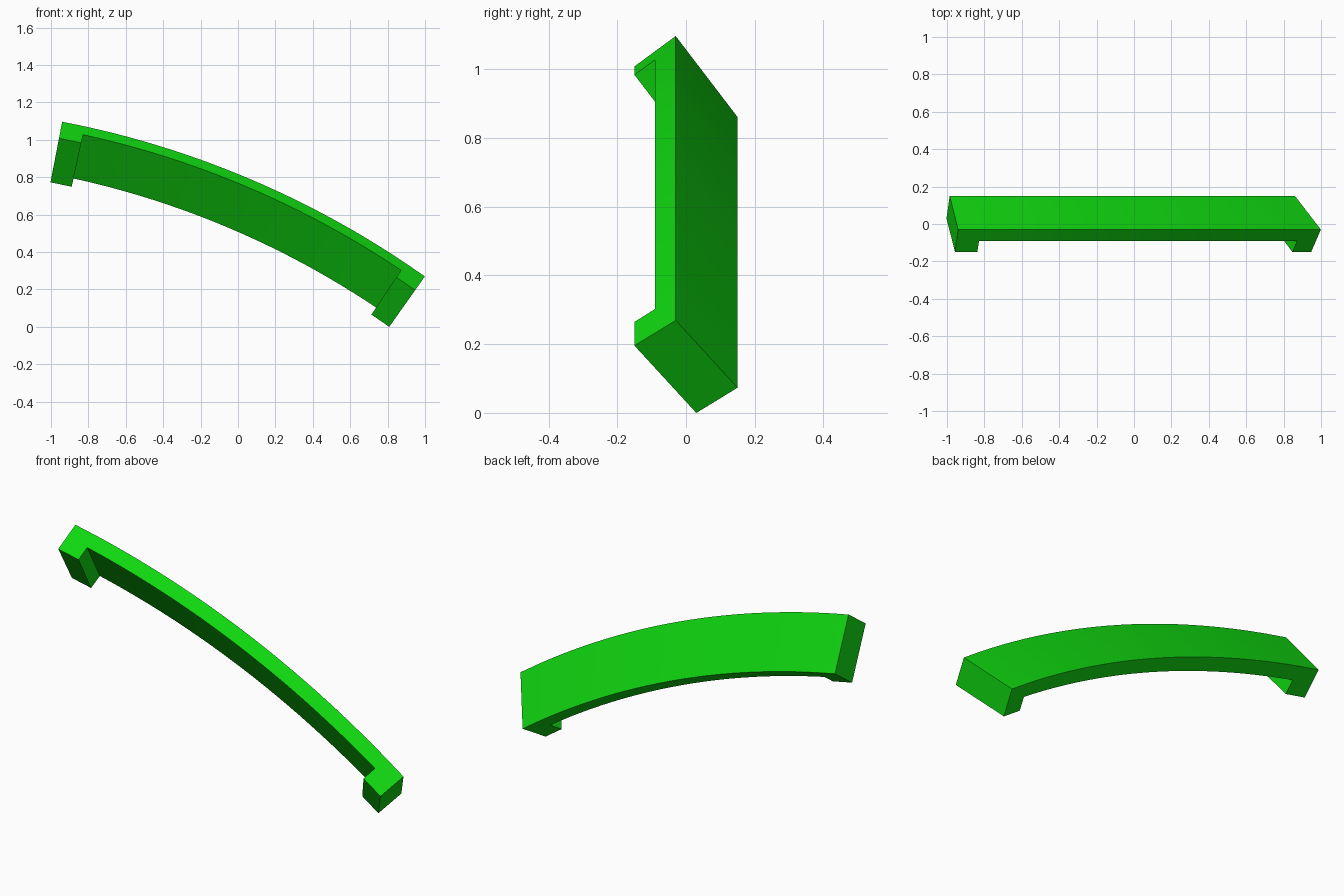
import bpy, bmesh, math
from mathutils import Vector

cube = bpy.data.objects.get("Cube")
if cube:
    bpy.data.objects.remove(cube, do_unlink=True)

# Arc the handle follows, in the xz plane; angles measured from vertical
CX, CZ, R = -1.888, -3.813, 4.67
START, END = math.radians(10.93), math.radians(35.27)
FOOT = math.radians(1.42)
STEPS = 24

# Tilted rectangular section as (y, radial offset): front top, back top, back bottom, front bottom
SECTION = [(-0.09, 0.285), (-0.03, 0.33), (0.15, 0.09), (0.09, 0.045)]
FOOT_OFFSET = (-0.06, -0.045)


def place(angle, y, r):
    return Vector((CX + (R + r) * math.sin(angle), y, CZ + (R + r) * math.cos(angle)))


green = bpy.data.materials.new("bright green")
green.use_nodes = True
colour = (0.005, 0.68, 0.005, 1)
green.diffuse_color = colour
green.node_tree.nodes["Principled BSDF"].inputs["Base Color"].default_value = colour

# Stations: one for each foot edge, evenly spaced along the span between
a, b = START + FOOT, END - FOOT
angles = [START] + [a + (b - a) * i / STEPS for i in range(STEPS + 1)] + [END]

# Curved bar
bm = bmesh.new()
rings = [[bm.verts.new(place(t, y, r)) for y, r in SECTION] for t in angles]
front = []
for p, q in zip(rings, rings[1:]):
    for i in range(4):
        j = (i + 1) % 4
        face = bm.faces.new((p[i], p[j], q[j], q[i]))
        if i == 3:
            front.append(face)
bm.faces.new(rings[0])
bm.faces.new(rings[-1][::-1])
bmesh.ops.recalc_face_normals(bm, faces=bm.faces)

# Mounting feet pulled out of the front face at both ends
for face in (front[0], front[-1]):
    new = bmesh.ops.extrude_face_region(bm, geom=[face])["geom"]
    for v in (g for g in new if isinstance(g, bmesh.types.BMVert)):
        t = math.atan2(v.co.x - CX, v.co.z - CZ)
        dy, dr = FOOT_OFFSET
        v.co += Vector((math.sin(t) * dr, dy, math.cos(t) * dr))
    if face.is_valid:
        bm.faces.remove(face)

# Merge the flat end caps into single faces
bmesh.ops.dissolve_limit(bm, angle_limit=math.radians(0.1), verts=bm.verts, edges=bm.edges)
bmesh.ops.recalc_face_normals(bm, faces=bm.faces)

mesh = bpy.data.meshes.new("curved_handle")
bm.to_mesh(mesh)
bm.free()
mesh.materials.append(green)
handle = bpy.data.objects.new("curved_handle", mesh)
bpy.context.collection.objects.link(handle)

# Smooth along the curve, sharp at the corners
bpy.ops.object.select_all(action='DESELECT')
handle.select_set(True)
bpy.context.view_layer.objects.active = handle
bpy.ops.object.shade_smooth_by_angle(angle=math.radians(30))
